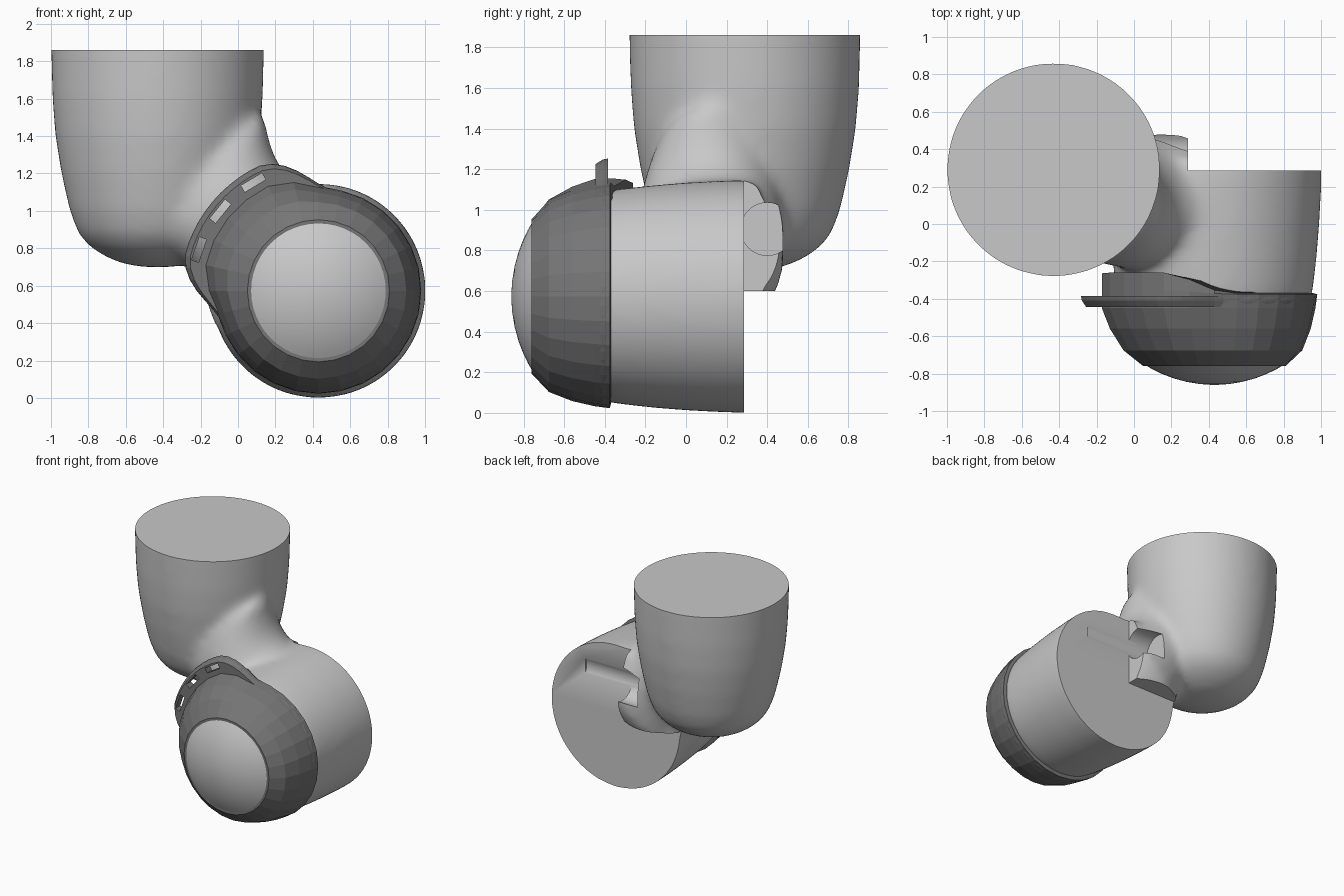
import bpy, bmesh
from math import sin, cos, pi, radians, sqrt
from mathutils import Matrix, Vector

cube = bpy.data.objects.get("Cube")
if cube:
    bpy.data.objects.remove(cube)


def material(name, value):
    m = bpy.data.materials.new(name)
    m.use_nodes = True
    colour = (value, value, value, 1)
    m.diffuse_color = colour
    m.node_tree.nodes["Principled BSDF"].inputs["Base Color"].default_value = colour
    return m


LIGHT = material("light grey", 0.58)
DARK = material("dark grey", 0.18)


def make_object(name, bm, mat):
    bmesh.ops.recalc_face_normals(bm, faces=bm.faces)
    mesh = bpy.data.meshes.new(name)
    bm.to_mesh(mesh)
    bm.free()
    mesh.materials.append(mat)
    ob = bpy.data.objects.new(name, mesh)
    bpy.context.collection.objects.link(ob)
    return ob


def bump(angle):
    """1 over the upper left sector, easing to 0 on either side."""
    deg = angle * 180 / pi
    gap = max(0, 117 - deg, deg - 163)
    return 0 if gap > 36 else 0.5 + 0.5 * cos(pi * gap / 36)


def lathe(name, rings, sides, place, mat):
    """Rings are (height, x radius, y radius, extra radius in the bump sector)."""
    bm = bmesh.new()
    loops = []
    for h, rx, ry, extra, lift in rings:
        loop = []
        for i in range(sides):
            a = 2 * pi * i / sides
            b = bump(a)
            p = Vector(((rx + extra * b) * cos(a), (ry + extra * b) * sin(a), h + lift * b))
            loop.append(bm.verts.new(place @ p))
        loops.append(loop)
    for low, high in zip(loops, loops[1:]):
        for i in range(sides):
            j = (i + 1) % sides
            bm.faces.new((low[i], low[j], high[j], high[i]))
    bm.faces.new(loops[0])
    bm.faces.new(loops[-1])
    return make_object(name, bm, mat)


def round_rings(points):
    return [(h, r, r, 0, 0) for h, r in points]


def block(x, y, z, turn=0):
    """Box cutter from ranges, turned about y."""
    size = [b - a for a, b in (x, y, z)]
    mid = [(a + b) / 2 for a, b in (x, y, z)]
    bm = bmesh.new()
    bmesh.ops.create_cube(bm, size=1, matrix=Matrix.Translation(mid)
                          @ Matrix.Rotation(turn, 4, 'Y') @ Matrix.Diagonal((*size, 1)))
    ob = make_object("cutter", bm, DARK)
    ob.hide_render = True
    return ob


def apply(ob):
    """Bake the modifiers into the mesh."""
    graph = bpy.context.evaluated_depsgraph_get()
    mesh = bpy.data.meshes.new_from_object(ob.evaluated_get(graph))
    ob.modifiers.clear()
    ob.data = mesh


def combine(ob, other, operation):
    mod = ob.modifiers.new("combine", 'BOOLEAN')
    mod.operation = operation
    mod.solver = 'EXACT'
    mod.object = other
    apply(ob)
    bpy.data.objects.remove(other)


def shade(ob, angle):
    bpy.ops.object.select_all(action='DESELECT')
    ob.select_set(True)
    bpy.context.view_layer.objects.active = ob
    bpy.ops.object.shade_smooth_by_angle(angle=radians(angle))


# Upright cup, lying barrel and the flared neck between them
CUP = Matrix.Translation((-0.43, 0.29, 0))
BARREL = Matrix.Translation((0.43, 0, 0.573)) @ Matrix.Rotation(pi / 2, 4, 'X')
NECK = Matrix.Translation((0, 0.12, 0.945)) @ Matrix.Rotation(radians(135), 4, 'Y')

body = lathe("elbow_body", round_rings([
    (0.7, 0.08), (0.715, 0.18), (0.755, 0.28), (0.81, 0.365), (0.88, 0.425),
    (1.0, 0.47), (1.2, 0.515), (1.4, 0.547), (1.6, 0.563), (1.95, 0.572)]), 64, CUP, LIGHT)
barrel = lathe("barrel", round_rings([
    (-0.36, 0.575), (-0.2, 0.572), (0, 0.562), (0.2, 0.545), (0.37, 0.525), (0.5, 0.48)]),
    64, BARREL, LIGHT)
neck = lathe("neck", [
    (-0.48, 0.25, 0.2, 0, 0), (-0.3, 0.5, 0.3, 0, 0), (-0.2, 0.43, 0.33, 0, 0),
    (-0.1, 0.38, 0.35, 0, 0), (0, 0.36, 0.36, 0, 0), (0.1, 0.38, 0.36, 0, 0),
    (0.3, 0.48, 0.36, 0, 0), (0.42, 0.3, 0.3, 0, 0)], 48, NECK, LIGHT)
combine(body, neck, 'UNION')
combine(body, barrel, 'UNION')

# Melt the joints together
remesh = body.modifiers.new("remesh", 'REMESH')
remesh.mode = 'VOXEL'
remesh.voxel_size = 0.025
smooth = body.modifiers.new("smooth", 'SMOOTH')
smooth.iterations = 25
apply(body)

# Flat ends, back notch and the bore through the neck
combine(body, block((-2, 2), (-2, 2), (1.86, 2.5)), 'DIFFERENCE')
combine(body, block((0.29, 2), (0.285, 2), (-1, 1.5)), 'DIFFERENCE')
combine(body, block((-0.6, 2), (0.285, 2), (-1, 0.6)), 'DIFFERENCE')
bore = lathe("bore", round_rings([(0.1, 0.13), (0.7, 0.13)]), 32,
             Matrix.Translation((0, 0.4, 0.905)) @ Matrix.Rotation(pi / 2, 4, 'Y'), LIGHT)
combine(body, bore, 'DIFFERENCE')
body.data.materials.clear()
body.data.materials.append(LIGHT)
shade(body, 35)

# Faceted cap with a collar that reaches back over the neck
lathe("cap", [
    (0.37, 0.53, 0.53, 0.09, -0.11), (0.375, 0.55, 0.55, 0.07, -0.02),
    (0.45, 0.54, 0.54, 0.08, 0), (0.56, 0.515, 0.515, 0.06, 0),
    (0.675, 0.47, 0.47, 0.03, 0), (0.76, 0.38, 0.38, 0, 0)], 28, BARREL, DARK)

# Flange with three slots
flange = lathe("slotted_flange", [
    (0.385, 0.545, 0.545, 0.195, 0), (0.41, 0.545, 0.545, 0.19, 0),
    (0.445, 0.535, 0.535, 0.175, 0)], 72, BARREL, DARK)
for deg in (121, 141, 161):
    a = radians(deg)
    x, z = 0.43 + 0.675 * cos(a), 0.573 + 0.675 * sin(a)
    slot = block((x - 0.02, x + 0.02), (-0.6, -0.3), (z - 0.065, z + 0.065), -a)
    combine(flange, slot, 'DIFFERENCE')
flange.data.materials.clear()
flange.data.materials.append(DARK)

# Shallow front dome
R = 0.7
dome = lathe("front_dome", round_rings(
    [(0.16 + sqrt(R * R - r * r), r) for r in (0.37, 0.33, 0.28, 0.22, 0.15, 0.08, 0.02)]),
    48, BARREL, LIGHT)
shade(dome, 40)
